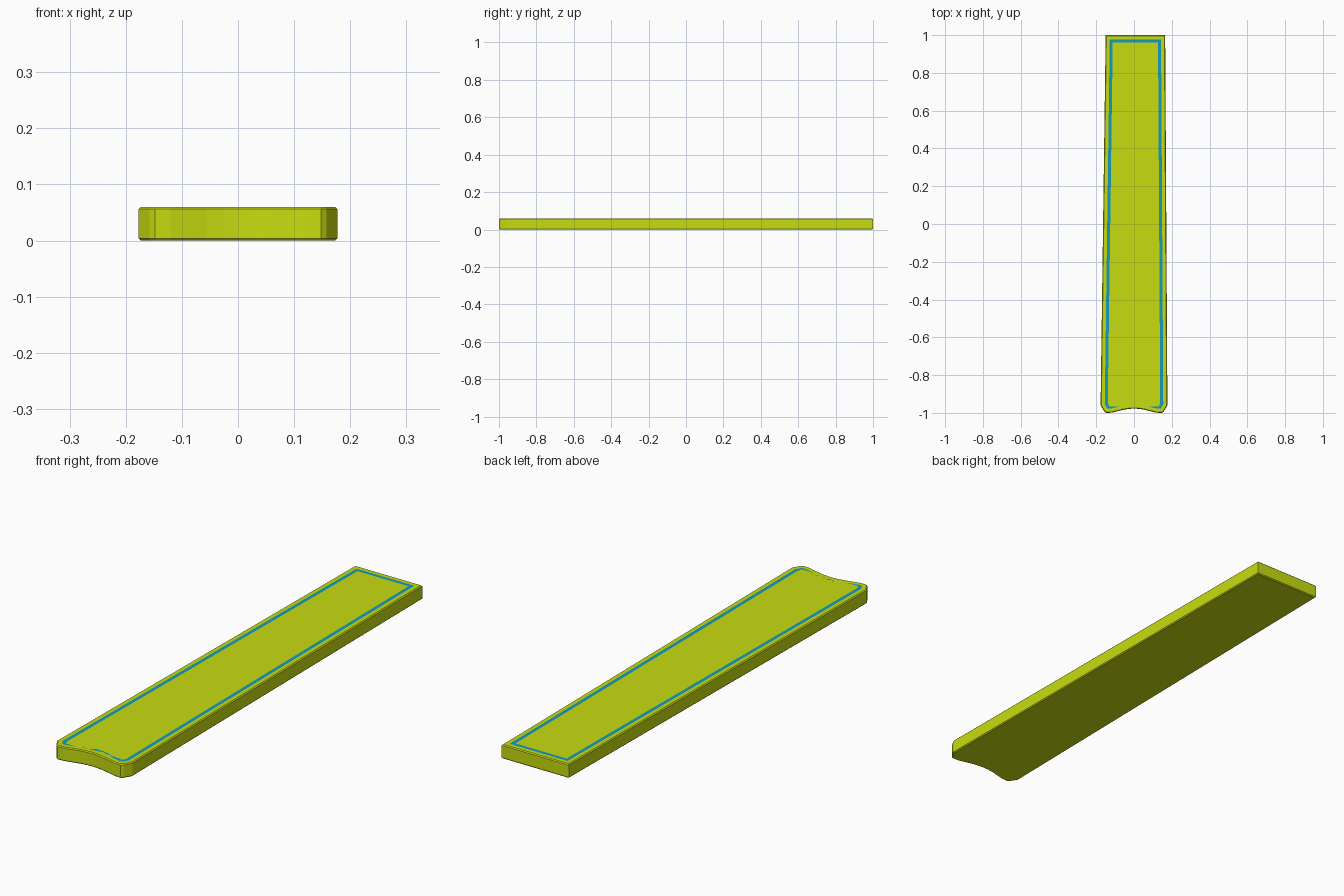
import bpy
import bmesh

if "Cube" in bpy.data.objects:
    bpy.data.objects.remove(bpy.data.objects["Cube"])


def material(name, color):
    m = bpy.data.materials.new(name)
    m.diffuse_color = (*color, 1)
    m.use_nodes = True
    m.node_tree.nodes["Principled BSDF"].inputs["Base Color"].default_value = m.diffuse_color
    return m


HEIGHT, CHAMFER = 0.06, 0.004

# Outline: tapered plank, square back end, scalloped front with rounded corners
half_front = [(0.027, -0.979), (0.055, -0.983), (0.09, -0.992),
              (0.12, -0.999), (0.148, -1.0), (0.158, -0.992), (0.177, -0.96)]
outline = [(-x, y) for x, y in reversed(half_front)] + [(0, -0.977)] + half_front
outline += [(0.165, 1.0), (-0.15, 1.0)]

bm = bmesh.new()
bottom = bm.faces.new([bm.verts.new((x, y, CHAMFER)) for x, y in outline])
geom = bmesh.ops.extrude_face_region(bm, geom=[bottom], use_keep_orig=True)["geom"]
top = next(g for g in geom if isinstance(g, bmesh.types.BMFace))
for v in top.verts:
    v.co.z = HEIGHT - CHAMFER
bmesh.ops.recalc_face_normals(bm, faces=bm.faces[:])


def inset(face, width, z):
    ring = bmesh.ops.inset_region(bm, faces=[face], thickness=width,
                                  use_even_offset=True)["faces"]
    for v in face.verts:
        v.co.z = z
    return ring


# Small chamfers on both rims, then the flush blue border line on top
inset(bottom, CHAMFER, 0)
inset(top, CHAMFER, HEIGHT)
inset(top, 0.018, HEIGHT)
for f in inset(top, 0.016, HEIGHT):
    f.material_index = 1
bmesh.ops.recalc_face_normals(bm, faces=bm.faces[:])

mesh = bpy.data.meshes.new("plank")
bm.to_mesh(mesh)
bm.free()
mesh.materials.append(material("lime", (0.58, 0.72, 0.005)))
mesh.materials.append(material("blue_line", (0.006, 0.33, 0.52)))
plank = bpy.data.objects.new("plank", mesh)
bpy.context.collection.objects.link(plank)
